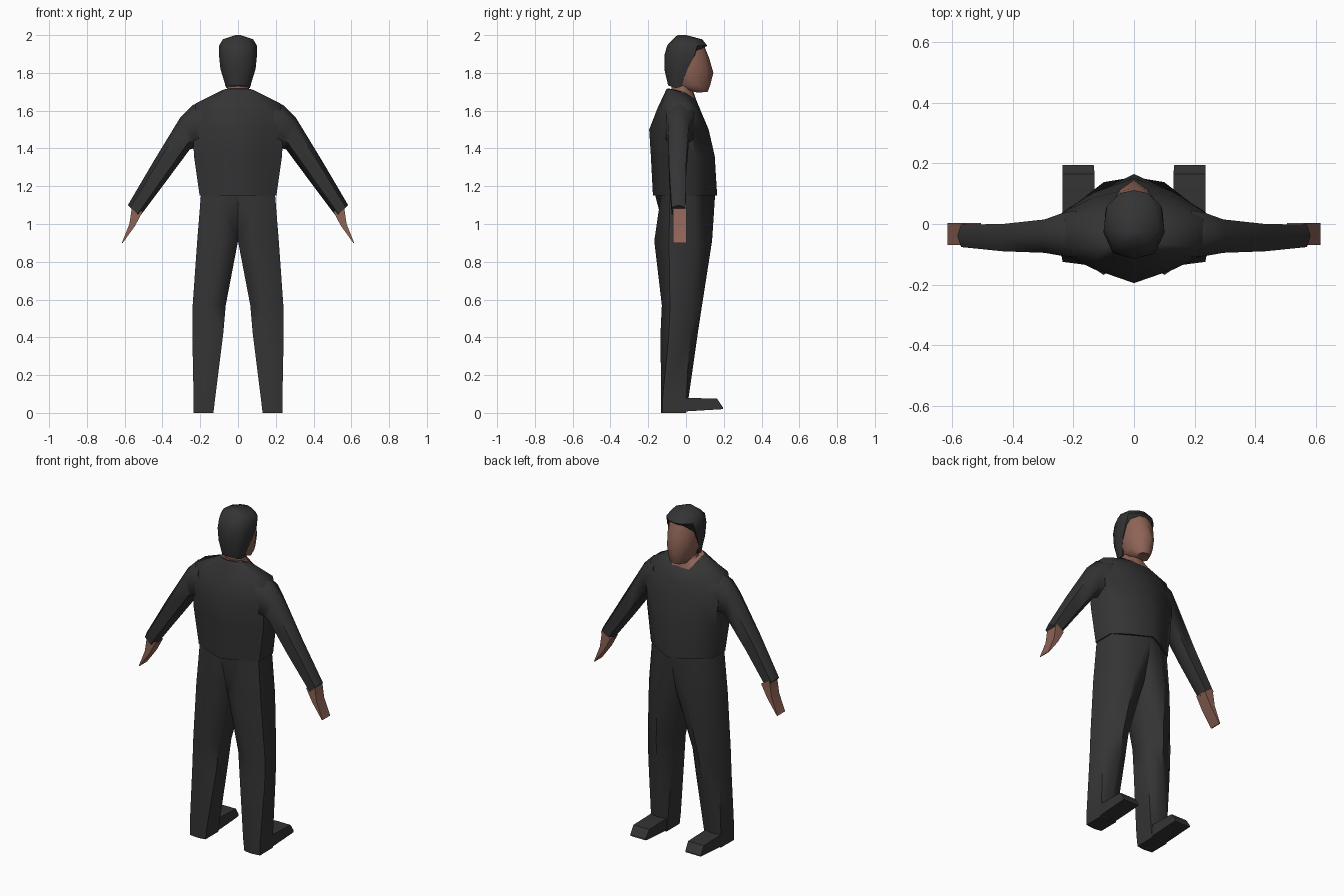
import bpy, bmesh, math


def material(name, color):
    m = bpy.data.materials.new(name)
    m.diffuse_color = (*color, 1)
    return m


DARK = material("charcoal cloth", (0.034, 0.034, 0.034))
SKIN = material("brown skin", (0.27, 0.125, 0.092))


def loft(name, rings, mat, angle=50):
    """Skin closed rings of equal point count and cap both ends."""
    bm = bmesh.new()
    vs = [[bm.verts.new(p) for p in r] for r in rings]
    n = len(vs[0])
    for a, b in zip(vs, vs[1:]):
        for i in range(n):
            j = (i + 1) % n
            bm.faces.new((a[i], a[j], b[j], b[i]))
    bm.faces.new(vs[0][::-1])
    bm.faces.new(vs[-1])
    bmesh.ops.recalc_face_normals(bm, faces=bm.faces)
    me = bpy.data.meshes.new(name)
    bm.to_mesh(me)
    bm.free()
    me.materials.append(mat)
    ob = bpy.data.objects.new(name, me)
    bpy.context.collection.objects.link(ob)
    bpy.ops.object.select_all(action='DESELECT')
    ob.select_set(True)
    bpy.context.view_layer.objects.active = ob
    bpy.ops.object.shade_smooth_by_angle(angle=math.radians(angle))
    return ob


def whole(half):
    """Half ring (front centre to back centre) -> symmetric full ring."""
    return half + [(-x, y, z) for x, y, z in half[-2:0:-1]]


def level(z, *pts):
    return [(x, y, z) for x, y in pts]


def pair(name, rings, mat, angle=50):
    for side, s in (("left", 1), ("right", -1)):
        loft(f"{side}_{name}", [[(s * x, y, z) for x, y, z in r] for r in rings], mat, angle)


# Shirt body, from hem to slanted collar
collar = [(0, .075, 1.60), (.06, .055, 1.655), (.085, -.01, 1.695),
          (.08, -.065, 1.71), (.05, -.092, 1.715), (0, -.103, 1.715)]
shirt = [
    level(1.15, (0, .165), (.12, .105), (.203, .045), (.203, -.085), (.12, -.13), (0, -.175)),
    level(1.36, (0, .152), (.13, .105), (.228, .045), (.233, -.09), (.13, -.14), (0, -.186)),
    level(1.50, (0, .12), (.14, .085), (.24, .035), (.24, -.095), (.13, -.15), (0, -.195)),
    [(0, .09, 1.57), (.12, .065, 1.61), (.225, .01, 1.638),
     (.225, -.08, 1.638), (.13, -.125, 1.64), (0, -.15, 1.615)],
    collar,
]
loft("shirt", [whole(r) for r in shirt], DARK, 60)


# Sleeves and hands: sections across the limb given by outer and inner edge
def section(outer, inner, front, back):
    (ox, oz), (ix, iz) = outer, inner
    mid = (front + back) / 2

    def at(t, y):
        return (ox + (ix - ox) * t, y, oz + (iz - oz) * t)
    return [at(0, mid), at(.2, front), at(.8, front), at(1, mid), at(.8, back), at(.2, back)]


pair("sleeve", [
    section((.19, 1.645), (.19, 1.41), .045, -.11),
    section((.24, 1.63), (.235, 1.40), .035, -.105),
    section((.305, 1.565), (.255, 1.395), .015, -.095),
    section((.445, 1.335), (.385, 1.22), .0, -.09),
    section((.583, 1.10), (.52, 1.04), -.002, -.076),
], DARK, 60)


def strip(outer, inner, front, back):
    return [(outer[0], front, outer[1]), (inner[0], front, inner[1]),
            (inner[0], back, inner[1]), (outer[0], back, outer[1])]


pair("hand", [
    strip((.56, 1.10), (.505, 1.065), .003, -.07),
    strip((.575, 1.0), (.545, .99), .003, -.07),
    strip((.615, .90), (.610, .90), .003, -.07),
], SKIN, 20)

# Trousers, one leg tube per side meeting at the centre line
pair("trouser_leg", [
    level(1.17, (0, .155), (.1, .1), (.195, .045), (.195, -.085), (.1, -.13), (0, -.168)),
    level(.91, (0, .09), (.1, .138), (.213, .05), (.216, -.09), (.1, -.168), (0, -.10)),
    level(.57, (.065, .03), (.14, .085), (.235, .03), (.24, -.085), (.15, -.128), (.065, -.09)),
    level(.42, (.08, .02), (.15, .062), (.238, .02), (.242, -.09), (.16, -.135), (.078, -.095)),
    level(.07, (.122, .0), (.18, .012), (.234, .0), (.235, -.125), (.18, -.132), (.122, -.125)),
    level(0, (.13, .0), (.18, .0), (.234, .0), (.235, -.125), (.18, -.132), (.13, -.125)),
], DARK, 60)


# Shoes, rectangular sections running from heel to toe
def slab(y, x0, x1, z0, z1):
    return [(x0, y, z0), (x1, y, z0), (x1, y, z1), (x0, y, z1)]


pair("shoe", [
    slab(-.125, .135, .23, 0, .07),
    slab(.0, .13, .235, .008, .08),
    slab(.165, .13, .236, .018, .075),
    slab(.195, .133, .236, .02, .03),
], DARK, 30)

# Neck, filling the collar opening
neck = [
    [(x * .96, y * .97, z + .002) for x, y, z in collar],
    level(1.70, (0, .04), (.03, .035), (.055, .0), (.055, -.04), (.03, -.07), (0, -.078)),
    level(1.78, (0, .04), (.03, .035), (.055, .0), (.055, -.04), (.03, -.07), (0, -.078)),
]
loft("neck", [whole(r) for r in neck], SKIN)

# Head with pointed face
head = [
    [(0, .115, 1.70), (.028, .108, 1.70), (.045, .06, 1.695),
     (.05, .02, 1.71), (.04, -.02, 1.72), (0, -.03, 1.72)],
    level(1.735, (0, .128), (.038, .113), (.066, .06), (.068, .0), (.04, -.05), (0, -.06)),
    level(1.80, (0, .145), (.048, .113), (.08, .05), (.08, -.02), (.05, -.06), (0, -.07)),
    level(1.88, (0, .122), (.05, .103), (.085, .05), (.085, -.02), (.05, -.06), (0, -.07)),
    level(1.94, (0, .098), (.042, .088), (.075, .04), (.08, -.02), (.05, -.06), (0, -.07)),
]
loft("head", [whole(r) for r in head], SKIN, 60)

# Hair, a cap that leaves the face open and overhangs the forehead
hair = [
    [(0, -.02, 1.74), (.03, -.02, 1.74), (.062, -.025, 1.725),
     (.062, -.055, 1.72), (.045, -.085, 1.73), (0, -.095, 1.735)],
    level(1.82, (0, .0), (.04, .0), (.086, .008), (.093, -.045), (.06, -.1), (0, -.115)),
    level(1.89, (0, .05), (.05, .05), (.094, .045), (.1, -.03), (.07, -.095), (0, -.115)),
    level(1.945, (0, .112), (.045, .102), (.09, .06), (.1, -.02), (.065, -.088), (0, -.1)),
    level(1.978, (0, .085), (.035, .075), (.07, .04), (.08, -.02), (.05, -.06), (0, -.07)),
    level(2.0, (0, .0), (.01, -.005), (.015, -.015), (.015, -.03), (.01, -.04), (0, -.045)),
]
loft("hair", [whole(r) for r in hair], DARK, 60)
